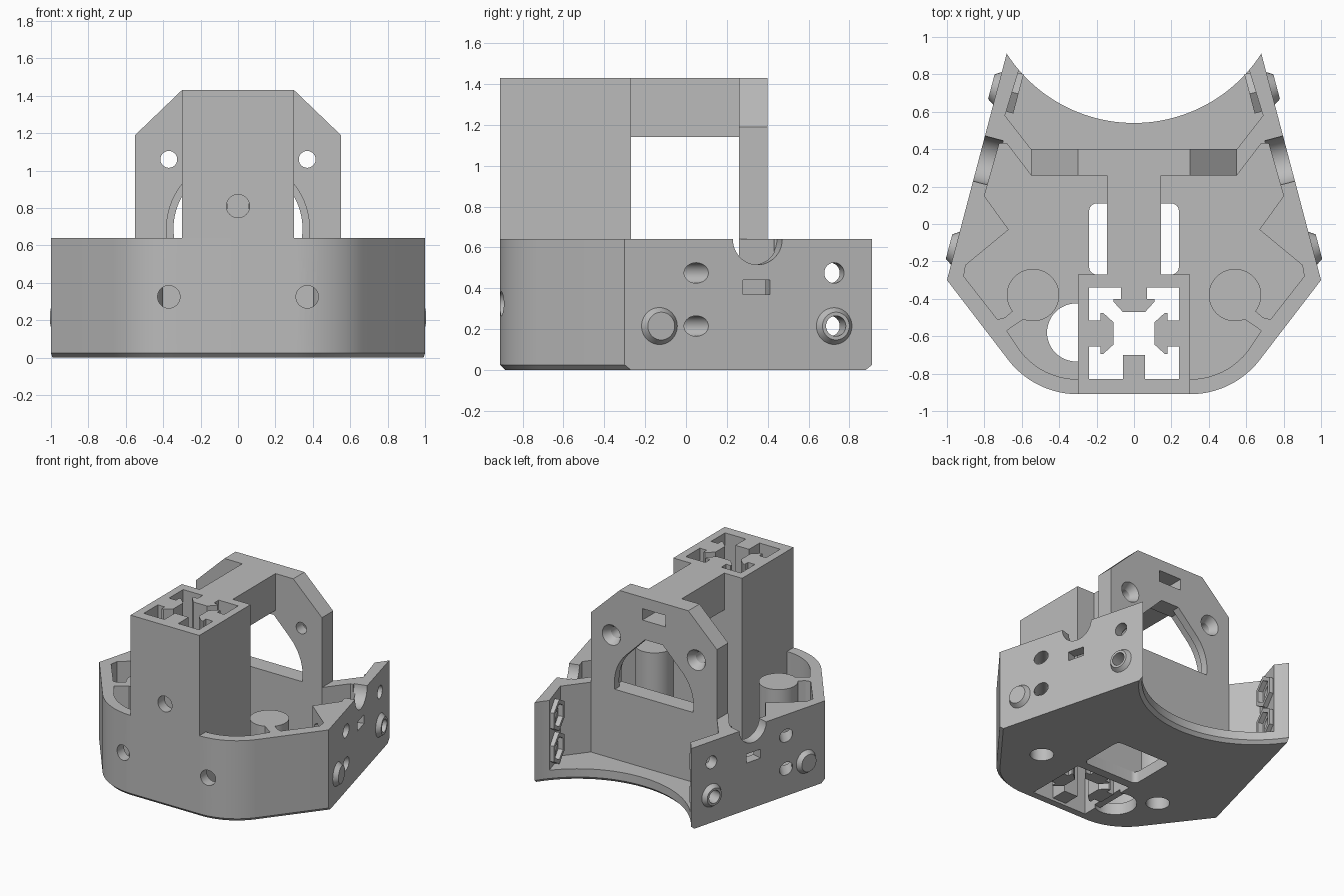
import bpy, bmesh, math
from mathutils import Vector, Matrix

if "Cube" in bpy.data.objects:
    bpy.data.objects.remove(bpy.data.objects["Cube"], do_unlink=True)

grey = bpy.data.materials.new("matte grey plastic")
grey.use_nodes = True
GREY = (0.5, 0.5, 0.5, 1)
grey.diffuse_color = GREY
grey.node_tree.nodes["Principled BSDF"].inputs["Base Color"].default_value = GREY

H, FLOOR, TOP = 0.64, 0.09, 1.43


def finish(name, bm):
    bmesh.ops.recalc_face_normals(bm, faces=bm.faces)
    me = bpy.data.meshes.new(name)
    bm.to_mesh(me)
    bm.free()
    me.materials.append(grey)
    ob = bpy.data.objects.new(name, me)
    bpy.context.collection.objects.link(ob)
    return ob


def prism(name, pts, a, b, upright=False, chamfer=0):
    """Extrude an outline along z, or along y when upright."""
    bm = bmesh.new()
    place = (lambda p, t: (p[0], t, p[1])) if upright else (lambda p, t: (p[0], p[1], t))
    low = [bm.verts.new(place(p, a)) for p in pts]
    high = [bm.verts.new(place(p, b)) for p in pts]
    n = len(pts)
    bm.faces.new(low)
    bm.faces.new(high)
    for i in range(n):
        bm.faces.new((low[i], low[(i + 1) % n], high[(i + 1) % n], high[i]))
    bmesh.ops.recalc_face_normals(bm, faces=bm.faces)
    if chamfer:
        # bottom edges, except the two long straight sides
        edges = [e for e in bm.edges if all(v in low for v in e.verts) and e.calc_length() < 1]
        bmesh.ops.bevel(bm, geom=edges, offset=chamfer, segments=1, affect='EDGES')
    return finish(name, bm)


def box(name, x0, x1, y0, y1, z0, z1):
    return prism(name, [(x0, y0), (x1, y0), (x1, y1), (x0, y1)], z0, z1)


def rod(name, start, end, r1, r2=None, sides=48):
    start, end = Vector(start), Vector(end)
    d = end - start
    mat = Matrix.Translation((start + end) / 2) @ d.to_track_quat('Z', 'Y').to_matrix().to_4x4()
    bm = bmesh.new()
    bmesh.ops.create_cone(bm, cap_ends=True, segments=sides, radius1=r1,
                          radius2=r1 if r2 is None else r2, depth=d.length, matrix=mat)
    return finish(name, bm)


def cut(target, cutters):
    for c in cutters:
        m = target.modifiers.new("cut", 'BOOLEAN')
        m.operation, m.solver, m.object = 'DIFFERENCE', 'EXACT', c
        bpy.context.view_layer.objects.active = target
        bpy.ops.object.modifier_apply(modifier=m.name)
        bpy.data.objects.remove(c, do_unlink=True)


def both(half):
    """Complete an outline running down the +x side with its mirror image."""
    return half + [(-x, y) for x, y in reversed(half) if x > 0]


def arc(cx, cy, r, a0, a1, n):
    return [(cx + r * math.cos(math.radians(a0 + (a1 - a0) * i / n)),
             cy + r * math.sin(math.radians(a0 + (a1 - a0) * i / n))) for i in range(n + 1)]


def wall(s, y, z, out=0.0):
    """Point on a slanted side wall, moved outward along its normal."""
    n = Vector((0.967, 0.256, 0))
    p = Vector((1 - 0.2645 * (y + 0.3), y, z)) + n * out
    return Vector((p.x * s, p.y, p.z))


# Shell: outline with rounded front corners and concave back
rear = arc(0, 1.35, 0.81, -90, -32.8, 24)
front = arc(0.3, -0.44, 0.47, -38.2, -90, 14)
shell = prism("base_shell", both(rear + [(1, -0.3)] + front), 0, H, chamfer=0.025)

front_pocket = [(0, 0.26), (0.55, 0.26), (0.68, 0.43), (0.72, 0.43), (0.8, 0.15), (0.67, -0.03),
                (0.9, -0.22), (0.91, -0.28), (0.73, -0.51), (0.69, -0.5), (0.55, -0.38),
                (0.55, -0.48), (0.68, -0.57)] + arc(0.3, -0.44, 0.39, -38, -90, 10) + [(0, -0.83)]
rear_pocket = [(0, 1.2), (0.5, 1.2), (0.69, 0.58), (0.55, 0.4), (0, 0.4)]
slot = []
for cx, cy, a in ((0.2, 0.07, 0), (-0.2, 0.07, 90), (-0.2, -0.23, 180), (0.2, -0.23, 270)):
    slot += arc(cx, cy, 0.04, a, a + 90, 6)
cutters = [prism("cutter", both(front_pocket), FLOOR, 1),
           prism("cutter", both(rear_pocket), FLOOR, 1),
           prism("cutter", slot, -1, 0.3),
           box("cutter", -0.24, 0.24, -0.83, -0.34, -1, 1),
           rod("cutter", (-0.31, -0.58, -0.2), (-0.31, -0.58, 0.2), 0.155)]
for s in (1, -1):
    cutters += [rod("cutter", (s * 0.37, -1, 0.325), (s * 0.37, -0.7, 0.325), 0.06),
                rod("cutter", (s * 0.54, -0.38, -0.2), (s * 0.54, -0.38, 0.25), 0.085),
                rod("cutter", wall(s, 0.35, H, 0.1), wall(s, 0.35, H, -0.1), 0.125)]
    # straight rear screw holes
    for z in (0.475, 0.215):
        cutters.append(rod("cutter", wall(s, 0.725, z, 0.2), wall(s, 0.725, z, -0.2), 0.05))
        # oblique holes through the inner wedge, with nut seats
        p, d = wall(s, 0.05, z), Vector((-0.64 * s, -0.77, 0))
        cutters += [rod("cutter", p - d * 0.2, p + d * 0.5, 0.05),
                    rod("cutter", p + d * 0.17, p + d * 0.34, 0.085, sides=6)]
    # cable tie slot
    t = [wall(s, 0.28, 0, 0.1), wall(s, 0.41, 0, 0.1), wall(s, 0.41, 0, -0.1), wall(s, 0.28, 0, -0.1)]
    cutters.append(prism("cutter", [(v.x, v.y) for v in t], 0.37, 0.44))
cut(shell, cutters)

# Side bosses, inner nut holders and screw posts
for s, side in ((1, "left"), (-1, "right")):
    rod(side + "_front_boss", wall(s, -0.13, 0.215, -0.03), wall(s, -0.13, 0.215, 0.035), 0.11, 0.068)
    boss = rod(side + "_rear_boss", wall(s, 0.725, 0.215, -0.03), wall(s, 0.725, 0.215, 0.035), 0.11, 0.068)
    cut(boss, [rod("cutter", wall(s, 0.725, 0.215, -0.3), wall(s, 0.725, 0.215, 0.3), 0.05)])
    for z in (0.475, 0.215):
        nut = rod(side + "_nut_holder", wall(s, 0.725, z, -0.06), wall(s, 0.725, z, -0.115), 0.125, sides=6)
        cut(nut, [rod("cutter", wall(s, 0.725, z, 0.1), wall(s, 0.725, z, -0.3), 0.09, sides=6)])
    post = rod(side + "_screw_post", (s * 0.54, -0.38, 0.02), (s * 0.54, -0.38, H), 0.14)
    cut(post, [rod("cutter", (s * 0.54, -0.38, -0.2), (s * 0.54, -0.38, 0.25), 0.085)])

# Hollow tower with rail guides inside
tower = box("tower", -0.3, 0.3, -0.91, -0.27, 0.03, TOP)
cut(tower, [box("cutter", -0.24, 0.24, -0.83, -0.34, -1, 2),
            rod("cutter", (0, -1, 0.81), (0, -0.75, 0.81), 0.062)])
tee = [(-0.07, 0), (-0.07, 0.06), (-0.11, 0.06), (-0.11, 0.075), (-0.06, 0.13),
       (0.06, 0.13), (0.11, 0.075), (0.11, 0.06), (0.07, 0.06), (0.07, 0)]
prism("rear_guide", [(x, -0.34 - d) for x, d in tee], 0.02, TOP)
for s in (1, -1):
    prism("side_guide", [(s * (0.24 - d), -0.585 + x) for x, d in tee], 0.02, TOP)
box("front_guide", -0.06, 0.06, -0.83, -0.7, 0.02, TOP)

# Motor plate with teardrop opening and countersunk screw holes
plate = prism("motor_plate", both([(0.3, TOP), (0.55, 1.19), (0.55, 0.03)]), 0.26, 0.4, upright=True)


def teardrop(r, y0, y1):
    tip = 1.1
    k = r * math.sqrt(2) - (tip - 0.69)
    return prism("cutter", arc(0, 0.69, r, 135, 405, 48) + [(k, tip), (-k, tip)], y0, y1, upright=True)


holes = [teardrop(0.345, 0, 0.6), teardrop(0.382, 0.1, 0.34),
         box("cutter", -0.1, 0.1, 0.1, 0.5, 1.25, 1.34)]
for x in (0.37, -0.37):
    for z in (1.06, 0.325):
        holes += [rod("cutter", (x, 0, z), (x, 0.6, z), 0.045),
                  rod("cutter", (x, 0.34, z), (x, 0.41, z), 0.045, 0.085)]
cut(plate, holes)

# Bridge between tower and plate
beam = box("bridge", -0.145, 0.145, -0.3, 0.27, 1.14, TOP)
cut(beam, [box("cutter", -0.1, 0.1, 0.15, 0.5, 1.25, 1.34)])

for ob in bpy.context.scene.objects:
    ob.select_set(ob.type == 'MESH')
bpy.context.view_layer.objects.active = shell
bpy.ops.object.shade_smooth_by_angle(angle=math.radians(20))
